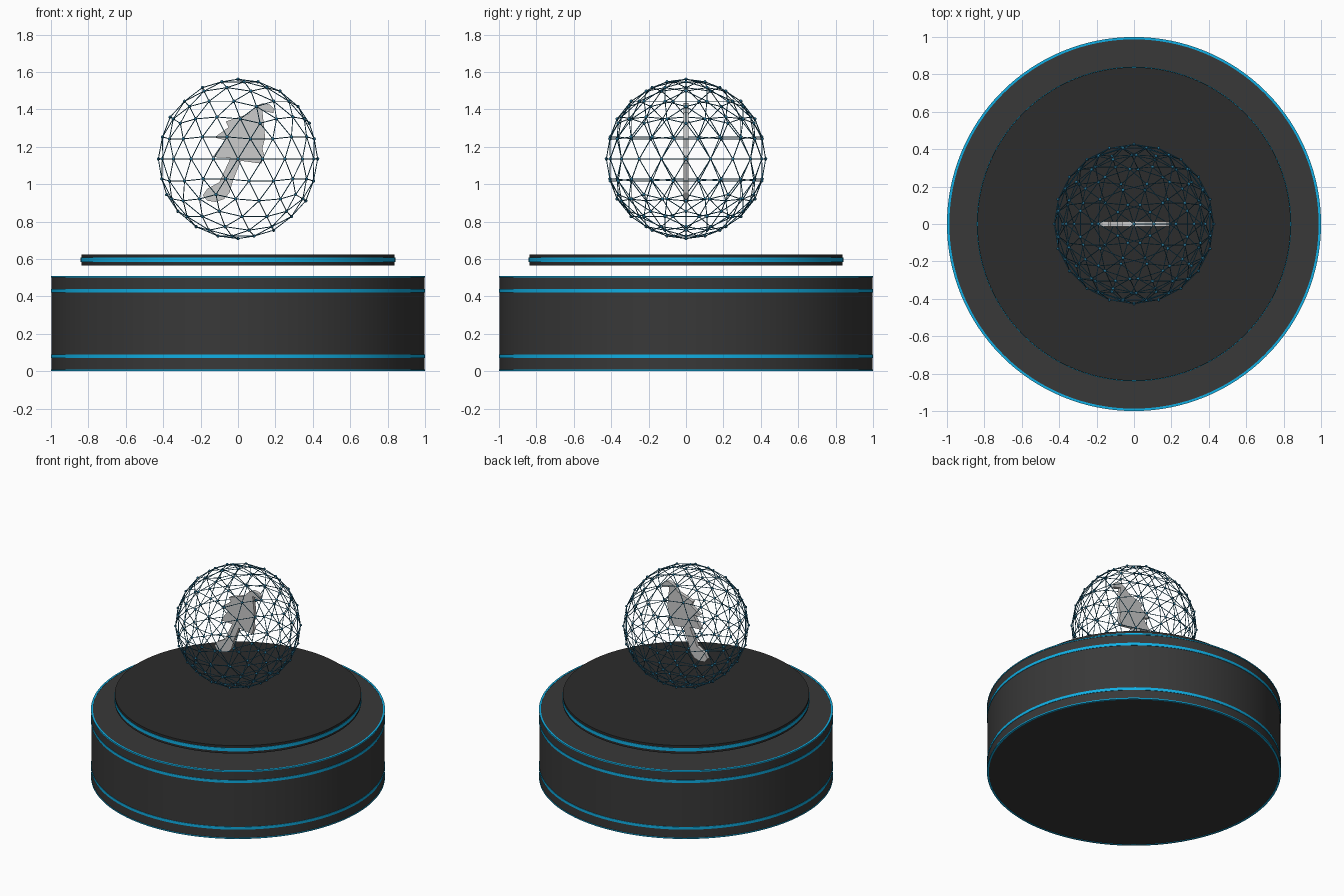
import bpy, bmesh, math
from mathutils import Vector

if "Cube" in bpy.data.objects:
    bpy.data.objects.remove(bpy.data.objects["Cube"])

SEG = 128


def material(name, rgb):
    m = bpy.data.materials.new(name)
    m.diffuse_color = (*rgb, 1)
    m.use_nodes = True
    m.node_tree.nodes["Principled BSDF"].inputs["Base Color"].default_value = m.diffuse_color
    return m


BODY = material("charcoal", (0.04, 0.04, 0.04))
DISC = material("dark_charcoal", (0.025, 0.025, 0.025))
BLUE = material("bright_blue", (0.005, 0.43, 0.78))
WIRE = material("steel_blue", (0.02, 0.16, 0.28))


def finish(bm, name, mat=None, smooth=True):
    bmesh.ops.recalc_face_normals(bm, faces=bm.faces)
    me = bpy.data.meshes.new(name)
    bm.to_mesh(me)
    bm.free()
    ob = bpy.data.objects.new(name, me)
    bpy.context.collection.objects.link(ob)
    if mat:
        me.materials.append(mat)
    if smooth:
        bpy.ops.object.select_all(action='DESELECT')
        ob.select_set(True)
        bpy.context.view_layer.objects.active = ob
        bpy.ops.object.shade_smooth_by_angle(angle=math.radians(35))
    return ob


def drum(name, r, z0, z1, mat):
    bm = bmesh.new()
    bmesh.ops.create_cone(bm, cap_ends=True, segments=SEG, radius1=r, radius2=r, depth=z1 - z0)
    bmesh.ops.translate(bm, verts=bm.verts, vec=(0, 0, (z0 + z1) / 2))
    return finish(bm, name, mat)


def band(name, r, width, z0, z1, mat=BLUE):
    # closed rectangular section swept round the axis
    bm = bmesh.new()
    section = [(r - width, z0), (r, z0), (r, z1), (r - width, z1)]
    rings = []
    for i in range(SEG):
        a = 2 * math.pi * i / SEG
        rings.append([bm.verts.new((p * math.cos(a), p * math.sin(a), z)) for p, z in section])
    for i in range(SEG):
        a, b = rings[i], rings[(i + 1) % SEG]
        for j in range(4):
            k = (j + 1) % 4
            bm.faces.new((a[j], b[j], b[k], a[k]))
    return finish(bm, name, mat)


# round base with glowing stripes and edge trims
drum("base", 0.997, 0.002, 0.508, BODY)
for name, z0, z1 in (("base_bottom_trim", 0, 0.008), ("base_lower_stripe", 0.07, 0.09),
                     ("base_upper_stripe", 0.42, 0.44), ("base_top_trim", 0.502, 0.51)):
    band(name, 1.0, 0.013, z0, z1)

# floating disc
drum("floating_disc", 0.838, 0.565, 0.625, DISC)
band("disc_stripe", 0.841, 0.012, 0.583, 0.607)

# geodesic globe: struts along icosphere edges, small balls at nodes
CENTRE = Vector((0, 0, 1.135))
ico = bmesh.new()
bmesh.ops.create_icosphere(ico, subdivisions=3, radius=0.426)
struts, nodes = bmesh.new(), bmesh.new()
for e in ico.edges:
    a, b = (v.co for v in e.verts)
    d = b - a
    m = d.to_track_quat('Z', 'Y').to_matrix().to_4x4()
    m.translation = CENTRE + (a + b) / 2
    bmesh.ops.create_cone(struts, cap_ends=False, segments=6, radius1=0.0025,
                          radius2=0.0025, depth=d.length, matrix=m)
for v in ico.verts:
    made = bmesh.ops.create_icosphere(nodes, subdivisions=2, radius=0.009)["verts"]
    bmesh.ops.translate(nodes, verts=made, vec=CENTRE + v.co)
ico.free()
finish(struts, "globe_struts", WIRE)
finish(nodes, "globe_nodes", WIRE)

# flat tilted tree plate inside the globe (x, z outline)
outline = [(.19, 1.38), (.19, 1.405), (.17, 1.425), (.135, 1.433), (.10, 1.42), (.055, 1.375),
           (-.065, 1.335), (-.05, 1.305), (-.125, 1.25), (-.07, 1.235), (-.135, 1.145),
           (-.04, 1.14), (-.10, 1.01), (-.165, .975), (-.187, .94), (-.165, .912),
           (-.12, .905), (-.075, .92), (-.045, .955), (-.03, 1.01), (.015, 1.125),
           (.125, 1.11), (.14, 1.155), (.13, 1.19), (.145, 1.25), (.13, 1.395), (.165, 1.385)]
bm = bmesh.new()
face = bm.faces.new([bm.verts.new((x, -0.013, z)) for x, z in outline])
ext = bmesh.ops.extrude_face_region(bm, geom=[face])
moved = [g for g in ext["geom"] if isinstance(g, bmesh.types.BMVert)]
bmesh.ops.translate(bm, verts=moved, vec=(0, 0.026, 0))
finish(bm, "tree_plate", smooth=False)
